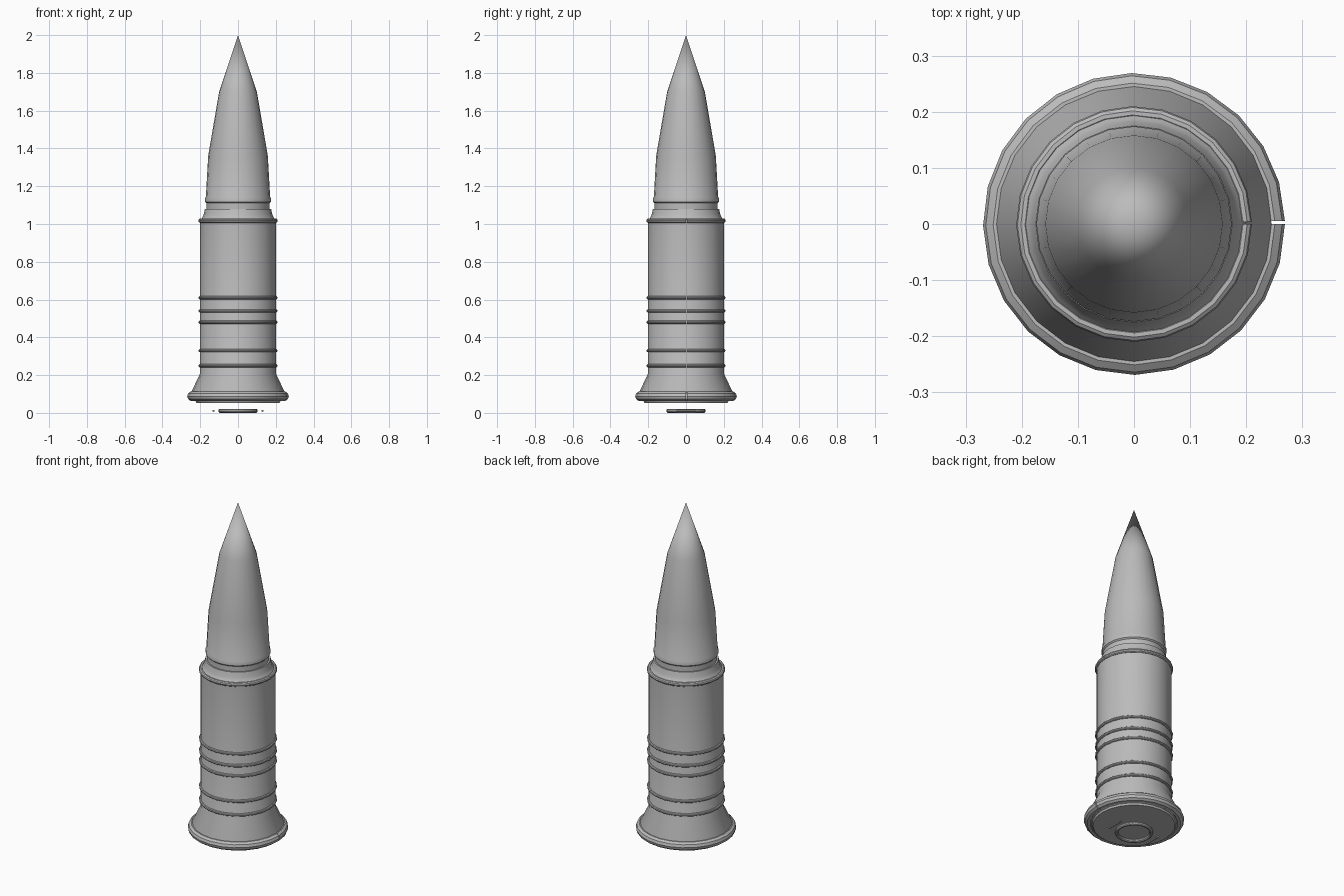
import bpy
import bmesh
from math import pi, sin, cos
from mathutils import Matrix, Vector

cube = bpy.data.objects.get("Cube")
if cube:
    bpy.data.objects.remove(cube, do_unlink=True)

GREY = (0.5, 0.5, 0.5, 1)
metal = bpy.data.materials.new("grey metal")
metal.use_nodes = True
metal.diffuse_color = GREY
metal.node_tree.nodes["Principled BSDF"].inputs["Base Color"].default_value = GREY


def finish(name, bm):
    """Turn a bmesh into a smooth-shaded object with sharp edges kept."""
    bmesh.ops.remove_doubles(bm, verts=bm.verts, dist=0.0001)
    bmesh.ops.recalc_face_normals(bm, faces=bm.faces)
    mesh = bpy.data.meshes.new(name)
    bm.to_mesh(mesh)
    bm.free()
    mesh.materials.append(metal)
    obj = bpy.data.objects.new(name, mesh)
    bpy.context.collection.objects.link(obj)
    bpy.ops.object.select_all(action="DESELECT")
    obj.select_set(True)
    bpy.context.view_layer.objects.active = obj
    bpy.ops.object.shade_smooth_by_angle(angle=0.6)
    return obj


def lathe(name, profile, closed=False, gap=0.0, steps=24):
    """Turn a (radius, height) profile about z, leaving an optional gap at +x."""
    bm = bmesh.new()
    verts = [bm.verts.new((r, 0, z)) for r, z in profile]
    edges = [bm.edges.new(pair) for pair in zip(verts, verts[1:])]
    if closed:
        edges.append(bm.edges.new((verts[-1], verts[0])))
    if gap:
        bmesh.ops.rotate(bm, verts=verts, matrix=Matrix.Rotation(gap, 3, "Z"))
    bmesh.ops.spin(bm, geom=verts + edges, cent=(0, 0, 0), axis=(0, 0, 1),
                   angle=2 * pi - gap, steps=steps)
    if gap:
        bmesh.ops.holes_fill(bm, edges=[e for e in bm.edges if e.is_boundary], sides=0)
    return finish(name, bm)


def ring(name, radius, z, thickness, gap=0.0, sides=10):
    circle = [(radius + thickness * cos(2 * pi * i / sides),
               z + thickness * sin(2 * pi * i / sides)) for i in range(sides)]
    return lathe(name, circle, True, gap)


# Case with flared foot and rounded shoulder
lathe("case", [(0, 0.052), (0.22, 0.052), (0.225, 0.062), (0.245, 0.07),
               (0.245, 0.115), (0.2, 0.21), (0.2, 1.02), (0.188, 1.035),
               (0.182, 1.05), (0.175, 1.08), (0.16, 1.08)])

# Pointed tip with groove and driving band
lathe("tip", [(0.167, 1.07), (0.167, 1.11), (0.174, 1.117), (0.174, 1.137),
              (0.17, 1.145), (0.158, 1.36), (0.1, 1.7), (0, 2.0)])

# Split rim and raised bands
ring("rim", 0.243, 0.088, 0.026, gap=0.02)
for i, height in enumerate((0.25, 0.33, 0.48, 0.54, 0.61)):
    ring(f"band_{i + 1}", 0.2, height, 0.009, gap=0.02)
ring("shoulder_band", 0.198, 1.018, 0.012, gap=0.02)

# Primer ring and thin bars beneath the base
ring("primer_ring", 0.093, 0.011, 0.011)
for side, x in (("left", 0.13), ("right", -0.13)):
    bm = bmesh.new()
    lying = Matrix.Translation(Vector((x, 0, 0.011))) @ Matrix.Rotation(pi / 2, 4, "X")
    bmesh.ops.create_cone(bm, cap_ends=True, segments=8, radius1=0.006,
                          radius2=0.006, depth=0.1, matrix=lying)
    finish("base_bar_" + side, bm)
